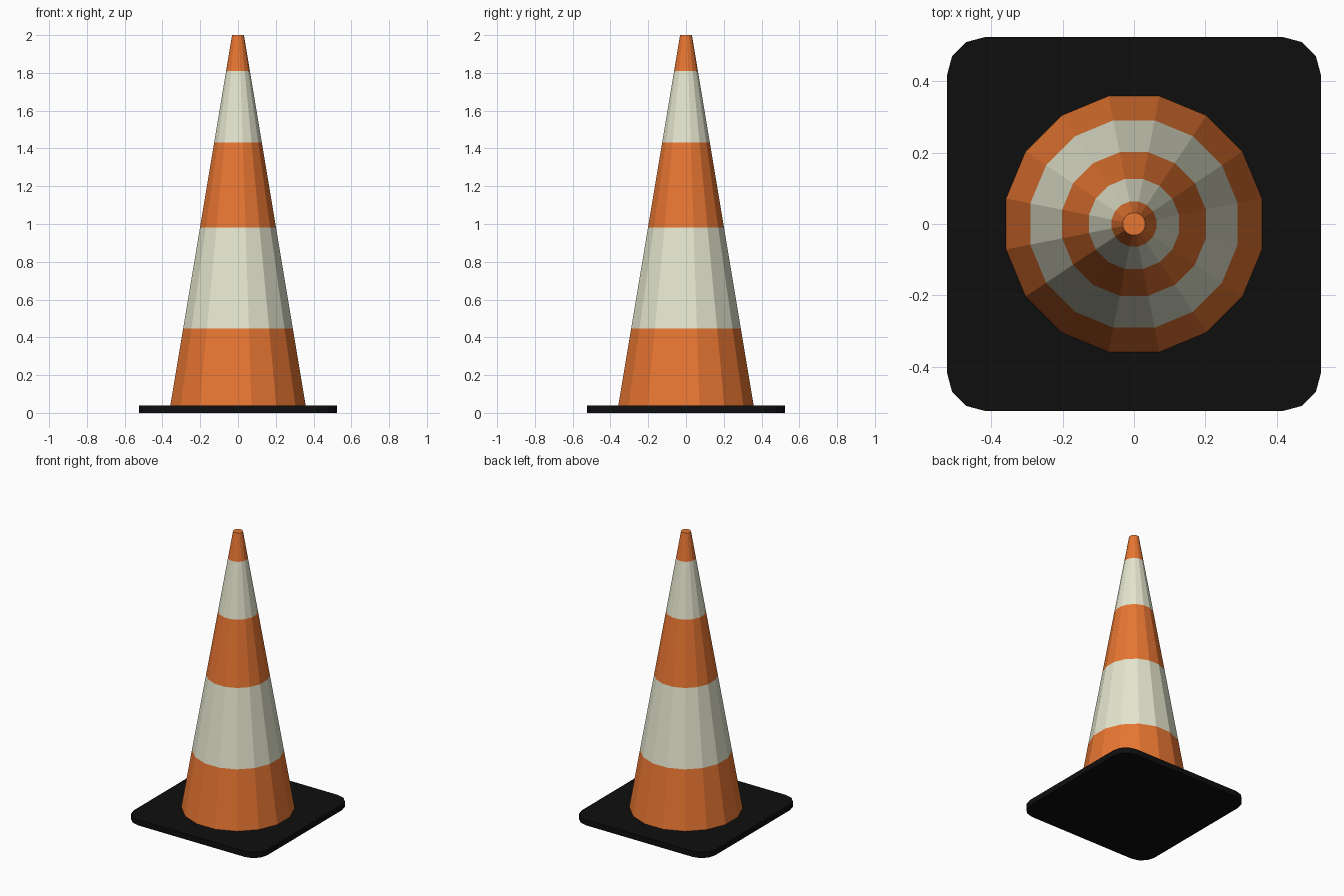
import bpy, bmesh, math

if "Cube" in bpy.data.objects:
    bpy.data.objects.remove(bpy.data.objects["Cube"])

def material(name, rgb):
    m = bpy.data.materials.new(name)
    m.diffuse_color = (*rgb, 1)
    m.use_nodes = True
    m.node_tree.nodes["Principled BSDF"].inputs["Base Color"].default_value = m.diffuse_color
    return m

orange = material("orange", (0.80, 0.18, 0.032))
white = material("off_white", (0.78, 0.79, 0.62))
black = material("black_rubber", (0.0045, 0.0045, 0.0045))

def finish(name, bm, mats):
    bmesh.ops.recalc_face_normals(bm, faces=bm.faces)
    me = bpy.data.meshes.new(name)
    bm.to_mesh(me)
    bm.free()
    for m in mats:
        me.materials.append(m)
    ob = bpy.data.objects.new(name, me)
    bpy.context.collection.objects.link(ob)

# Base plate: square with three-segment rounded corners
bm = bmesh.new()
half, rad, thick = 0.523, 0.105, 0.04
outline = []
for k, (sx, sy) in enumerate([(1, 1), (-1, 1), (-1, -1), (1, -1)]):
    for i in range(4):
        a = math.radians(90 * k + 30 * i)
        outline.append(bm.verts.new((sx * (half - rad) + rad * math.cos(a),
                                     sy * (half - rad) + rad * math.sin(a), 0)))
face = bm.faces.new(outline)
ext = bmesh.ops.extrude_face_region(bm, geom=[face])
bmesh.ops.translate(bm, vec=(0, 0, thick),
                    verts=[v for v in ext["geom"] if isinstance(v, bmesh.types.BMVert)])
finish("base_plate", bm, [black])

# Cone body: 16 flat sides, stacked bands alternating orange and white
bm = bmesh.new()
SIDES = 16
heights = [0.04, 0.447, 0.982, 1.431, 1.811, 2.0]
r_bottom, r_top = 0.365, 0.032
rings = []
for z in heights:
    t = (z - heights[0]) / (heights[-1] - heights[0])
    r = r_bottom + (r_top - r_bottom) * t
    rings.append([bm.verts.new((r * math.cos((i + 0.5) * math.tau / SIDES),
                                r * math.sin((i + 0.5) * math.tau / SIDES), z))
                  for i in range(SIDES)])
for band, (lo, hi) in enumerate(zip(rings, rings[1:])):
    for i in range(SIDES):
        j = (i + 1) % SIDES
        bm.faces.new((lo[i], lo[j], hi[j], hi[i])).material_index = band % 2
bm.faces.new(rings[-1])
bm.faces.new(rings[0][::-1])
finish("cone_body", bm, [orange, white])
